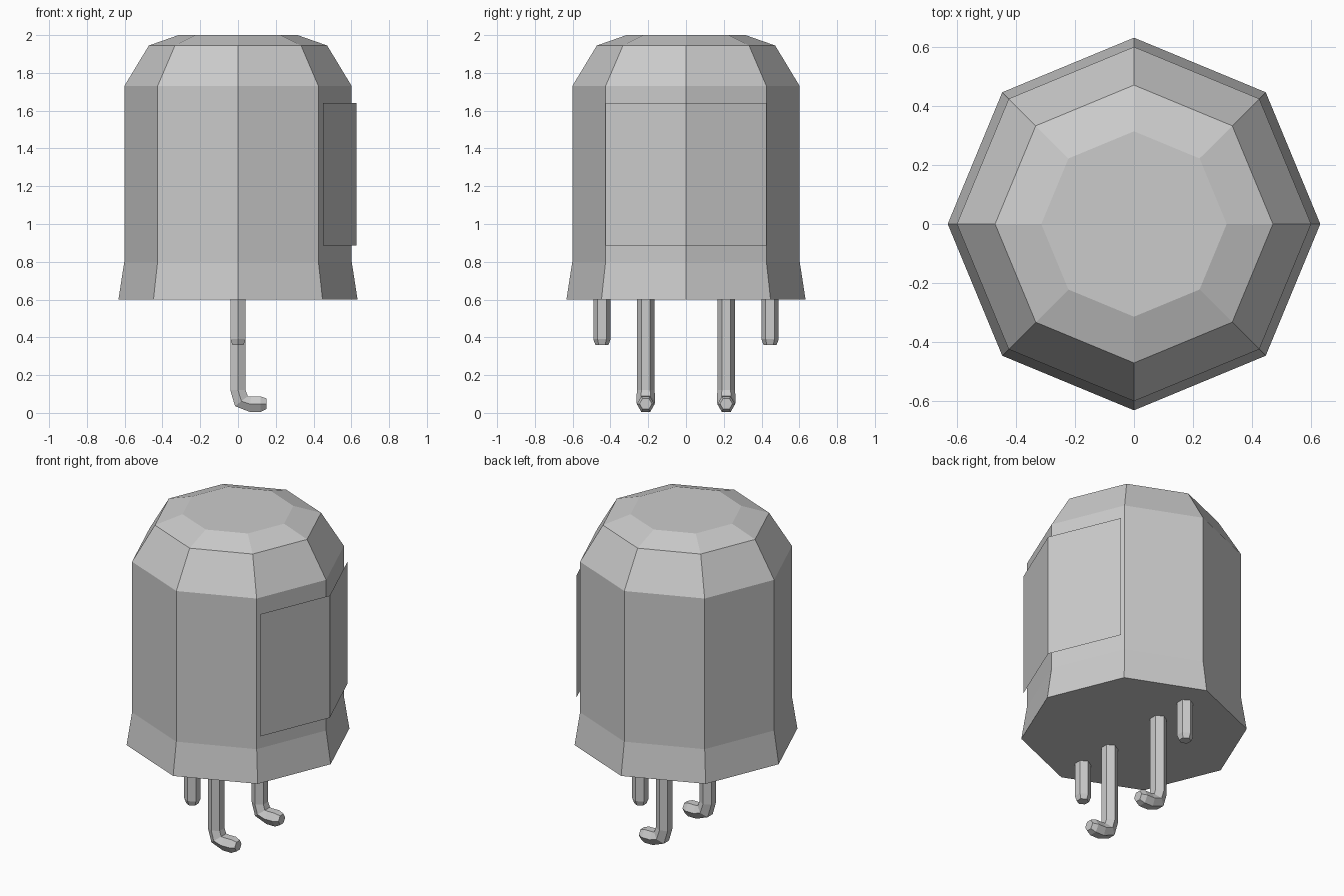
import bpy
import math
from mathutils import Vector

if "Cube" in bpy.data.objects:
    bpy.data.objects.remove(bpy.data.objects["Cube"])

grey = bpy.data.materials.new("light_grey")
grey.diffuse_color = (0.6, 0.6, 0.6, 1)
grey.use_nodes = True
grey.node_tree.nodes["Principled BSDF"].inputs["Base Color"].default_value = grey.diffuse_color


def make_object(name, verts, faces):
    mesh = bpy.data.meshes.new(name)
    mesh.from_pydata(verts, [], faces)
    mesh.materials.append(grey)
    obj = bpy.data.objects.new(name, mesh)
    bpy.context.collection.objects.link(obj)
    return obj


def skin(name, rings):
    """Join equal-sized rings, ordered so faces point outward, and cap both ends."""
    n = len(rings[0])
    verts = [v for ring in rings for v in ring]
    faces = [(k * n + i, k * n + (i + 1) % n, (k + 1) * n + (i + 1) % n, (k + 1) * n + i)
             for k in range(len(rings) - 1) for i in range(n)]
    last = (len(rings) - 1) * n
    faces.append(tuple(reversed(range(n))))
    faces.append(tuple(range(last, last + n)))
    return make_object(name, verts, faces)


def octagon(radius, z):
    return [Vector((radius * math.cos(i * math.pi / 4), radius * math.sin(i * math.pi / 4), z))
            for i in range(8)]


def pin(name, y, path, radius):
    """Hexagonal pin; each path step is x, z, tilt of its cross-section, scale."""
    rings = []
    for x, z, tilt, scale in path:
        across = Vector((math.cos(tilt), 0, math.sin(tilt)))
        rings.append([Vector((x, y, z)) + scale * radius * (
            Vector((0, math.cos(a), 0)) + across * math.sin(a))
            for a in (i * math.pi / 3 for i in range(6))])
    return skin(name, rings)


# Housing: flared foot, straight wall, bevelled crown
skin("housing", [octagon(r, z) for r, z in
                 ((0.633, 0.6), (0.602, 0.8), (0.602, 1.73), (0.472, 1.945), (0.315, 2.0))])

# Thin label sheet standing just off the two right-hand walls
sheet = [(0.45, -0.425), (0.627, 0), (0.45, 0.425)]
make_object("label_sheet",
            [(x, y, z) for z in (0.885, 1.64) for x, y in sheet],
            [(0, 1, 4, 3), (1, 2, 5, 4)])

# Short straight pins and long hooked pins, mirrored front to back
short_path = [(0, 0.6, 0, 1), (0, 0.39, 0, 1), (0, 0.36, 0, 0.75)]
hook_path = [(0, 0.6, 0, 1), (0, 0.12, 0, 1), (0.018, 0.062, math.radians(38), 1.05),
             (0.065, 0.046, math.radians(85), 1), (0.12, 0.046, math.pi / 2, 1),
             (0.15, 0.048, math.pi / 2, 0.7)]
for side, sign in (("front", -1), ("back", 1)):
    pin(side + "_short_pin", sign * 0.445, short_path, 0.046)
    pin(side + "_hook_pin", sign * 0.213, hook_path, 0.047)
